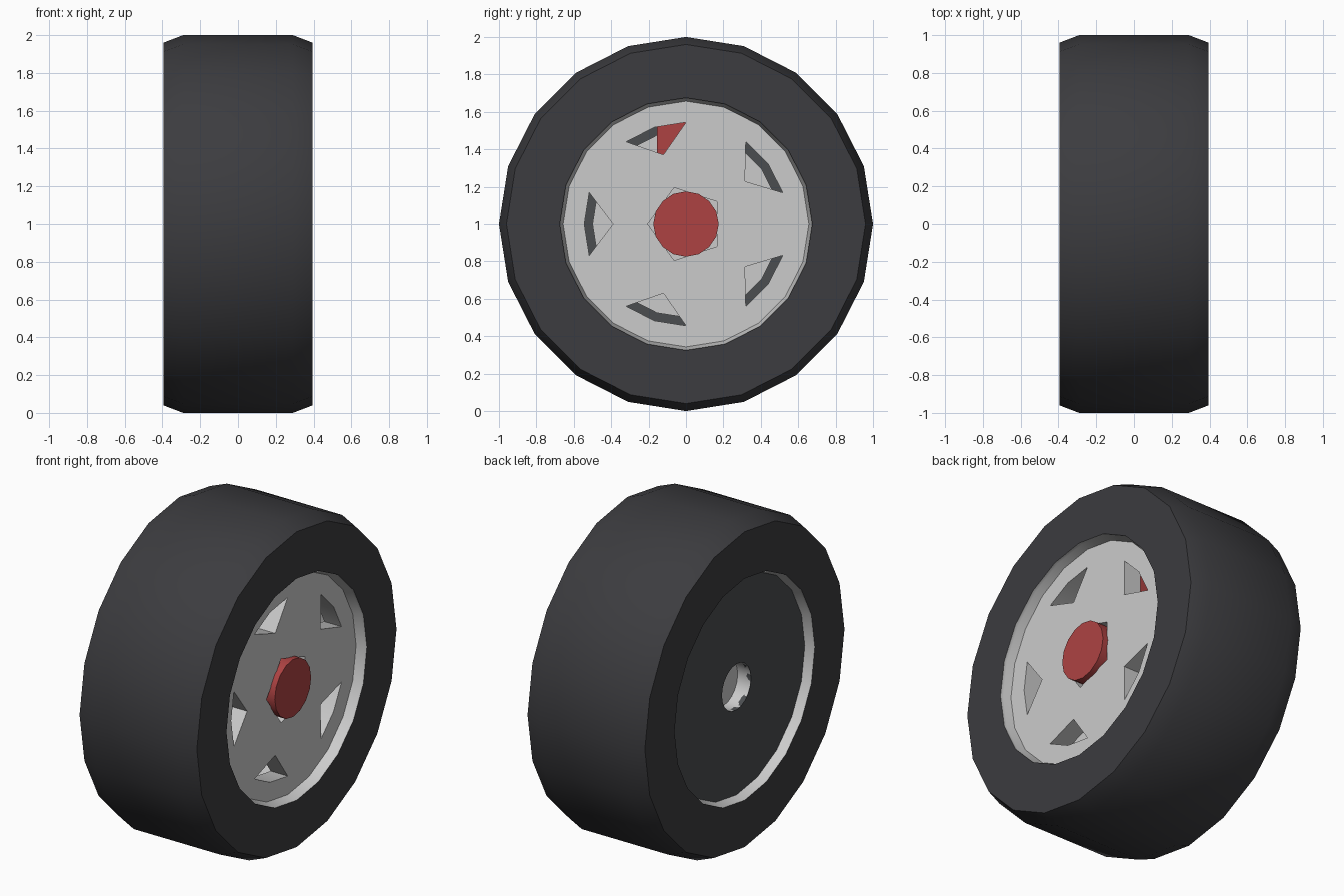
import bpy, bmesh
from math import cos, sin, pi, radians

if "Cube" in bpy.data.objects:
    bpy.data.objects.remove(bpy.data.objects["Cube"])

SIDES = 20
CENTRE = (0, 0, 1)


def material(name, rgb):
    m = bpy.data.materials.new(name)
    m.diffuse_color = (*rgb, 1)
    m.use_nodes = True
    m.node_tree.nodes["Principled BSDF"].inputs["Base Color"].default_value = m.diffuse_color
    return m


rubber = material("rubber", (0.045, 0.045, 0.05))
red = material("red", (0.42, 0.055, 0.055))
dark = material("dark_metal", (0.07, 0.075, 0.08))


def polar(r, deg):
    return (r * cos(radians(deg)), r * sin(radians(deg)))


def ring(r, n, start=0):
    return [polar(r, start + 360 * i / n) for i in range(n)]


def finish(ob, mat):
    if mat:
        ob.data.materials.append(mat)
    bpy.ops.object.select_all(action='DESELECT')
    ob.select_set(True)
    bpy.context.view_layer.objects.active = ob
    bpy.ops.object.shade_smooth_by_angle(angle=radians(30))


def lathe(name, profile, mat=None, n=SIDES, capped=False):
    """Turn (x, radius) points round the x axis."""
    bm = bmesh.new()
    rings = [[bm.verts.new((x, y, z)) for y, z in ring(r, n)] for x, r in profile]
    for a, b in zip(rings, rings[1:]):
        for i in range(n):
            j = (i + 1) % n
            bm.faces.new((a[i], a[j], b[j], b[i]))
    if capped:
        bm.faces.new(rings[0])
        bm.faces.new(rings[-1])
        bmesh.ops.recalc_face_normals(bm, faces=bm.faces)
    me = bpy.data.meshes.new(name)
    bm.to_mesh(me)
    bm.free()
    ob = bpy.data.objects.new(name, me)
    ob.location = CENTRE
    bpy.context.collection.objects.link(ob)
    finish(ob, mat)
    return ob


def plate(name, loops, x0, x1, mat=None):
    """Flat plate facing x; the first loop is the outline, the rest are holes."""
    cu = bpy.data.curves.new(name, 'CURVE')
    cu.dimensions = '2D'
    cu.fill_mode = 'BOTH'
    cu.extrude = (x1 - x0) / 2
    for pts in loops:
        sp = cu.splines.new('POLY')
        sp.points.add(len(pts) - 1)
        for p, (u, v) in zip(sp.points, pts):
            p.co = (u, v, 0, 1)
        sp.use_cyclic_u = True
    ob = bpy.data.objects.new(name, cu)
    ob.rotation_euler = (pi / 2, 0, pi / 2)
    ob.location = ((x0 + x1) / 2, 0, 1)
    bpy.context.collection.objects.link(ob)
    bpy.ops.object.select_all(action='DESELECT')
    ob.select_set(True)
    bpy.context.view_layer.objects.active = ob
    bpy.ops.object.convert(target='MESH')
    finish(bpy.context.object, mat)


# Tyre: flat sidewalls, bevelled shoulders, flat tread
lathe("tyre", [(-.395, .675), (-.395, .96), (-.29, 1), (.29, 1), (.395, .96), (.395, .675)], rubber)

# Rim barrel with a flared lip on both sides
lathe("rim_barrel", [(.395, .675), (.375, .675), (.33, .655), (-.33, .655), (-.375, .675), (-.395, .675)])

# Rim face: five kite windows and a five-sided hub opening
windows = [[polar(.39, a), polar(.544, a - 18), polar(.544, a), polar(.544, a + 18)]
           for a in range(36, 396, 72)]
plate("rim_face", [ring(.657, SIDES), ring(.205, 5, 36)] + windows, .22, .335)

# Hub cap standing in the opening
lathe("hub_cap", [(.13, .175), (.37, .175)], red, n=16, capped=True)

# Brake rotor and caliper behind the face
lathe("brake_rotor", [(.06, .5), (.13, .5)], capped=True)
bpy.ops.mesh.primitive_cube_add(size=1, location=(.12, .07, 1.43))
caliper = bpy.context.object
caliper.name = "brake_caliper"
caliper.scale = (.18, .45, .3)
finish(caliper, red)

# Back plate with a shallow axle socket
plate("back_plate", [ring(.657, SIDES), ring(.14, SIDES)], -.34, -.31, dark)
lathe("axle_socket", [(-.338, .14), (-.25, .14)])
lathe("axle_hub", [(-.25, .14), (.06, .14)], capped=True)
